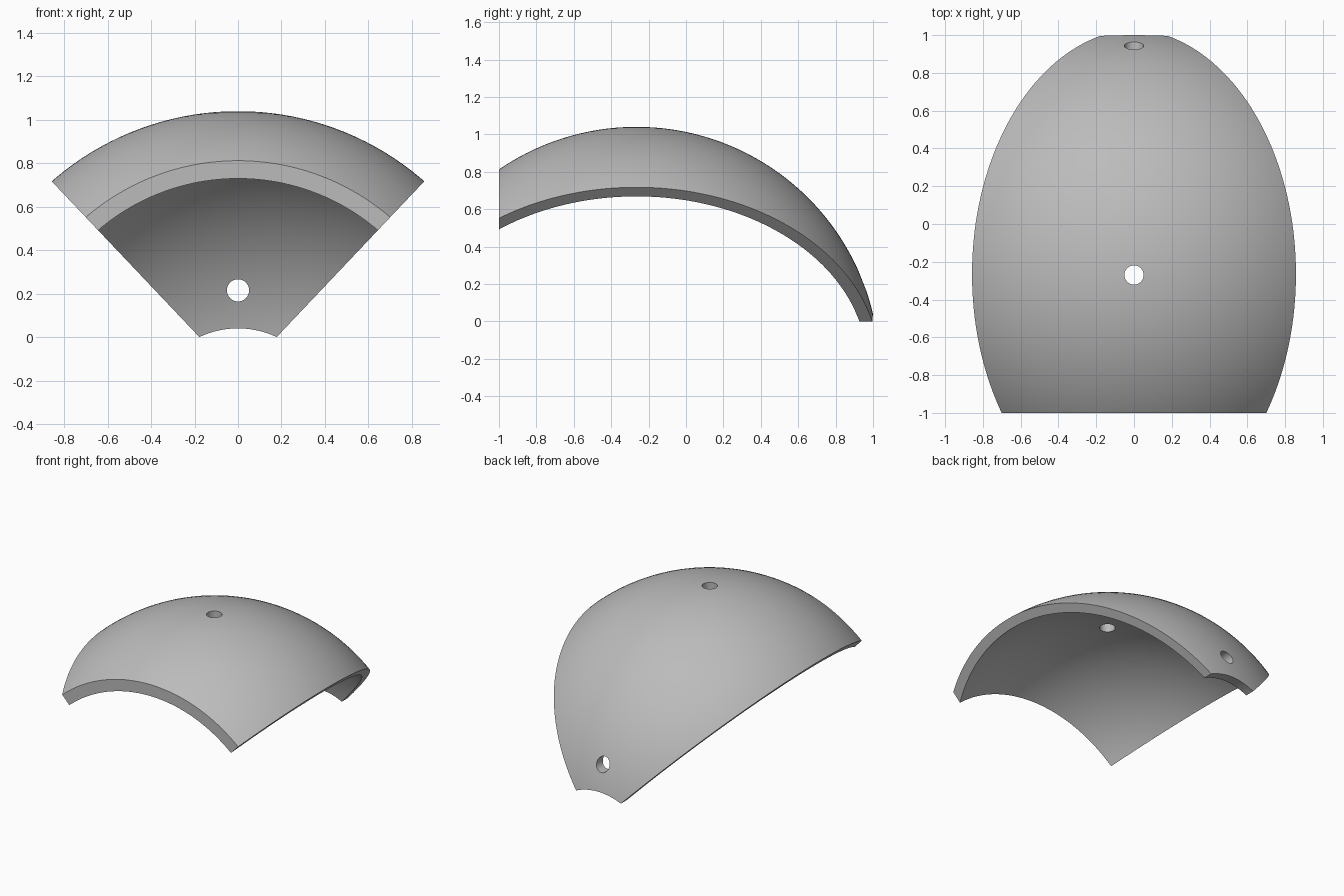
import bpy, bmesh, math
from mathutils import Matrix, Vector

if "Cube" in bpy.data.objects:
    bpy.data.objects.remove(bpy.data.objects["Cube"])

CENTER = Vector((0, -0.265, -0.26))
OUTER, INNER = 1.3, 1.233
HOLE = 0.051

grey = bpy.data.materials.new("plain grey")
grey.use_nodes = True
grey.diffuse_color = (0.5, 0.5, 0.5, 1)
grey.node_tree.nodes["Principled BSDF"].inputs["Base Color"].default_value = (0.5, 0.5, 0.5, 1)


def make_object(name, bm):
    mesh = bpy.data.meshes.new(name)
    bmesh.ops.recalc_face_normals(bm, faces=bm.faces)
    bm.to_mesh(mesh)
    bm.free()
    mesh.materials.append(grey)
    obj = bpy.data.objects.new(name, mesh)
    bpy.context.collection.objects.link(obj)
    return obj


def sphere(name, radius):
    bm = bmesh.new()
    bmesh.ops.create_uvsphere(bm, u_segments=160, v_segments=80, radius=radius,
                              matrix=Matrix.Translation(CENTER))
    return make_object(name, bm)


def drill(name, position, turn):
    bm = bmesh.new()
    bmesh.ops.create_cone(bm, cap_ends=True, segments=48, radius1=HOLE, radius2=HOLE, depth=1,
                          matrix=Matrix.Translation(position) @ Matrix.Rotation(turn, 4, "X"))
    return make_object(name, bm)


def wedge(name):
    # Fan outline with a concave arc at its foot, extruded from the flat front to past the back
    foot, rise, slope, reach = 0.178, 0.04, 1.055, 1.6
    radius = (foot ** 2 + rise ** 2) / (2 * rise)
    half = math.asin(foot / radius)
    outline = []
    for i in range(25):
        a = half * (i / 12 - 1)
        outline.append((radius * math.sin(a), rise - radius + radius * math.cos(a)))
    top = slope * (reach - foot)
    outline += [(reach, top), (reach, 2), (-reach, 2), (-reach, top)]
    bm = bmesh.new()
    face = bm.faces.new([bm.verts.new((x, -1, z)) for x, z in outline])
    sweep = bmesh.ops.extrude_face_region(bm, geom=[face])
    moved = [v for v in sweep["geom"] if isinstance(v, bmesh.types.BMVert)]
    bmesh.ops.translate(bm, verts=moved, vec=(0, 3, 0))
    return make_object(name, bm)


# Curved shell: hollow ball trimmed to the wedge, then drilled at the crown and the back
shell = sphere("curved_shell", OUTER)
cutters = [
    (sphere("hollow_cutter", INNER), "DIFFERENCE"),
    (wedge("wedge_trimmer"), "INTERSECT"),
    (drill("crown_hole_cutter", (0, -0.27, 1), 0), "DIFFERENCE"),
    (drill("back_hole_cutter", (0, 0.95, 0.215), math.pi / 2), "DIFFERENCE"),
]
bpy.ops.object.select_all(action="DESELECT")
bpy.context.view_layer.objects.active = shell
shell.select_set(True)
for cutter, operation in cutters:
    cutter.hide_render = True
    mod = shell.modifiers.new(cutter.name, "BOOLEAN")
    mod.object, mod.operation, mod.solver = cutter, operation, "EXACT"
    bpy.ops.object.modifier_apply(modifier=mod.name)
    bpy.data.objects.remove(cutter)

bpy.ops.object.shade_smooth_by_angle(angle=math.radians(30))
